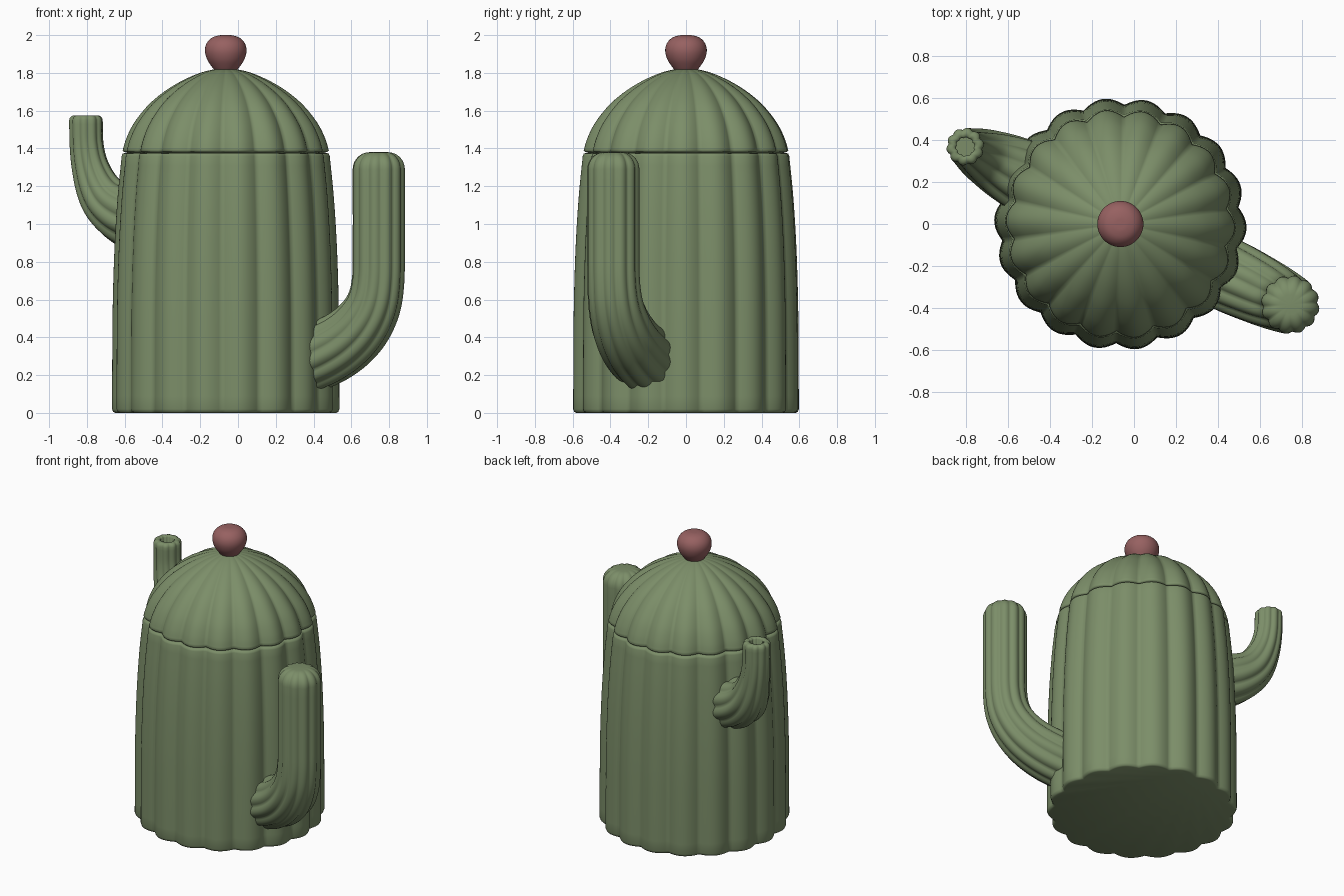
import bpy, bmesh, math
from mathutils import Vector

if "Cube" in bpy.data.objects:
    bpy.data.objects.remove(bpy.data.objects["Cube"])

CX = -0.065
UP = Vector((0, 0, 1))


def material(name, color):
    m = bpy.data.materials.new(name)
    m.diffuse_color = color
    m.use_nodes = True
    m.node_tree.nodes["Principled BSDF"].inputs["Base Color"].default_value = m.diffuse_color
    return m


GREEN = material("green_glaze", (0.20, 0.27, 0.14, 1))
PINK = material("pink_glaze", (0.31, 0.12, 0.12, 1))


def spline(points, steps):
    """Catmull-Rom interpolation through tuples of equal length."""
    p = [Vector(q) for q in points]
    p = [2 * p[0] - p[1]] + p + [2 * p[-1] - p[-2]]
    out = []
    for i in range(1, len(p) - 2):
        a, b, c, d = p[i - 1:i + 3]
        for k in range(steps):
            t = k / steps
            out.append(0.5 * (2 * b + (c - a) * t + (2 * a - 5 * b + 4 * c - d) * t * t
                              + (3 * b - a - 3 * c + d) * t ** 3))
    return out + [p[-2]]


def ribbed(name, rings, lobes, depth, mat, azimuth=0, phase=0, per=12):
    """Skin rings (distance, height, radius, tilt) with a scalloped section."""
    d = Vector((math.cos(azimuth), math.sin(azimuth), 0))
    side = UP.cross(d)
    n = lobes * per
    bm = bmesh.new()
    loops = []
    for s, z, r, tilt in rings:
        c = Vector((CX, 0, z)) + d * s
        nrm = UP * math.cos(tilt) - d * math.sin(tilt)
        loop = []
        for i in range(n):
            a = 2 * math.pi * i / n + phase
            k = r * (1 - depth * (1 - abs(math.sin(math.pi * i / per))))
            loop.append(bm.verts.new(c + (side * math.cos(a) + nrm * math.sin(a)) * k))
        loops.append(loop)
    for a, b in zip(loops, loops[1:]):
        for i in range(n):
            j = (i + 1) % n
            bm.faces.new((a[i], a[j], b[j], b[i]))
    bm.faces.new(loops[0])
    bm.faces.new(loops[-1])
    bmesh.ops.recalc_face_normals(bm, faces=bm.faces)
    me = bpy.data.meshes.new(name)
    bm.to_mesh(me)
    bm.free()
    me.materials.append(mat)
    ob = bpy.data.objects.new(name, me)
    bpy.context.collection.objects.link(ob)
    bpy.ops.object.select_all(action='DESELECT')
    bpy.context.view_layer.objects.active = ob
    ob.select_set(True)
    bpy.ops.object.shade_smooth_by_angle(angle=math.radians(60))
    return ob


def upright(points):
    return [(0, z, r, math.pi / 2) for z, r in points]


def bent(points):
    """Rings following a curved path of (distance, height, radius)."""
    pts = spline(points, 6)
    out = []
    for i, p in enumerate(pts):
        t = pts[min(i + 1, len(pts) - 1)] - pts[max(i - 1, 0)]
        out.append((p[0], p[1], p[2], math.atan2(t[1], t[0])))
    return out


# Pot body
wall = spline([(0.02, 0.602), (0.3, 0.601), (0.6, 0.598), (0.9, 0.588),
               (1.15, 0.572), (1.36, 0.551)], 4)
body = [(0, 0.585), (0.005, 0.596)] + [tuple(p) for p in wall] + [(1.372, 0.546), (1.376, 0.535), (1.376, 0.5)]
ribbed("pot_body", upright(body), 18, 0.055, GREEN, phase=math.radians(-2))

# Domed lid
dome = spline([(1.39, 0.546), (1.45, 0.528), (1.525, 0.492), (1.60, 0.437), (1.66, 0.378),
               (1.72, 0.298), (1.77, 0.208), (1.805, 0.12), (1.825, 0.03)], 4)
lid = [(1.37, 0.5), (1.378, 0.525), (1.382, 0.54)] + [tuple(p) for p in dome]
ribbed("lid", upright(lid), 18, 0.065, GREEN, phase=math.radians(-2))

# Flower bud knob
bud = spline([(1.81, 0.055), (1.83, 0.072), (1.87, 0.098), (1.915, 0.11), (1.955, 0.102),
              (1.985, 0.075), (1.998, 0.038), (2.0, 0.004)], 4)
ribbed("knob", upright([tuple(p) for p in bud]), 4, 0, PINK)

# Handle arm with rounded tip
handle = bent([(0.47, 0.275, 0.18), (0.6, 0.325, 0.178), (0.71, 0.385, 0.17), (0.80, 0.465, 0.16),
               (0.865, 0.57, 0.148), (0.893, 0.70, 0.141), (0.897, 0.9, 0.14), (0.897, 1.29, 0.14)])
for k in range(1, 9):
    a = k * math.pi / 16
    handle.append((0.897, 1.29 + 0.09 * math.sin(a), 0.05 + 0.09 * math.cos(a), math.pi / 2))
handle.append((0.897, 1.381, 0.005, math.pi / 2))
ribbed("handle", handle, 12, 0.09, GREEN, azimuth=math.radians(-25.4), per=8)

# Spout arm with an open tip
spout = bent([(0.47, 1.01, 0.185), (0.6, 1.055, 0.166), (0.695, 1.115, 0.142), (0.757, 1.195, 0.12),
              (0.802, 1.305, 0.1), (0.823, 1.42, 0.091), (0.827, 1.55, 0.09)])
for z, r in ((1.563, 0.086), (1.572, 0.077), (1.575, 0.065), (1.574, 0.052),
             (1.565, 0.045), (1.4, 0.045)):
    spout.append((0.827, z, r, math.pi / 2))
ribbed("spout", spout, 10, 0.11, GREEN, azimuth=math.radians(153.5), per=8)
